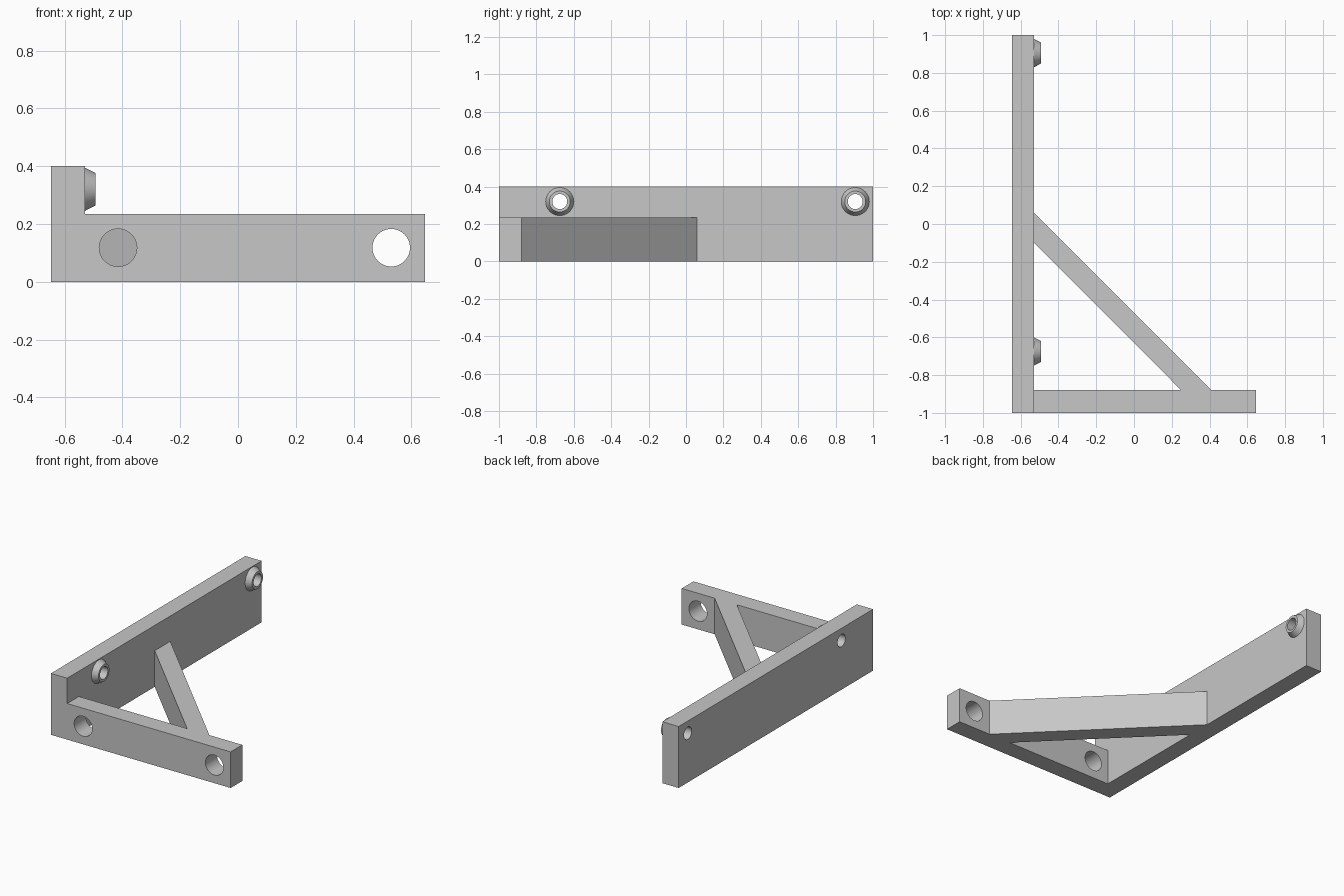
import bpy, bmesh, math
from mathutils import Matrix, Vector

cube = bpy.data.objects.get("Cube")
if cube:
    bpy.data.objects.remove(cube, do_unlink=True)

grey = bpy.data.materials.new("plain grey")
grey.use_nodes = True
COLOUR = (0.57, 0.57, 0.57, 1)
grey.diffuse_color = COLOUR
grey.node_tree.nodes["Principled BSDF"].inputs["Base Color"].default_value = COLOUR

LEFT, RIGHT, WALL = -0.647, 0.647, -0.53   # plate outer side, bar end, plate inner side
BAR_BACK, BAR_TOP = -0.88, 0.235


def add_object(name, bm):
    bmesh.ops.recalc_face_normals(bm, faces=bm.faces)
    mesh = bpy.data.meshes.new(name)
    bm.to_mesh(mesh)
    bm.free()
    mesh.materials.append(grey)
    obj = bpy.data.objects.new(name, mesh)
    bpy.context.collection.objects.link(obj)
    return obj


def extrude_outline(name, outline, height):
    bm = bmesh.new()
    face = bm.faces.new([bm.verts.new((x, y, 0)) for x, y in outline])
    up = bmesh.ops.extrude_face_region(bm, geom=[face])["geom"]
    verts = [v for v in up if isinstance(v, bmesh.types.BMVert)]
    bmesh.ops.translate(bm, verts=verts, vec=(0, 0, height))
    return add_object(name, bm)


def drill(target, centre, radius, axis):
    bm = bmesh.new()
    turn = Vector(axis).to_track_quat("Z", "Y").to_matrix().to_4x4()
    bmesh.ops.create_cone(bm, cap_ends=True, segments=48, radius1=radius, radius2=radius,
                          depth=0.4, matrix=Matrix.Translation(centre) @ turn)
    cutter = add_object("hole_cutter", bm)
    cutter.hide_render = True
    mod = target.modifiers.new("hole", "BOOLEAN")
    mod.operation, mod.solver, mod.object = "DIFFERENCE", "EXACT", cutter
    bpy.context.view_layer.objects.active = target
    bpy.ops.object.modifier_apply(modifier=mod.name)
    bpy.data.objects.remove(cutter, do_unlink=True)


def smooth(obj):
    bpy.ops.object.select_all(action="DESELECT")
    obj.select_set(True)
    bpy.context.view_layer.objects.active = obj
    bpy.ops.object.shade_smooth_by_angle(angle=math.radians(25))


# Tall mounting plate along the right side
plate = extrude_outline("side_plate", [(LEFT, -1), (WALL, -1), (WALL, 1), (LEFT, 1)], 0.4)

# Low front bar with two large holes
bar = extrude_outline("front_bar", [(WALL, -1), (RIGHT, -1), (RIGHT, BAR_BACK), (WALL, BAR_BACK)],
                      BAR_TOP)
drill(bar, (0.53, -0.94, 0.118), 0.065, (0, 1, 0))
drill(bar, (-0.415, -0.94, 0.118), 0.065, (0, 1, 0))
smooth(bar)

# Diagonal brace between plate and bar
extrude_outline("diagonal_brace", [(WALL, -0.10), (0.25, BAR_BACK), (0.41, BAR_BACK), (WALL, 0.06)],
                BAR_TOP)

# Tapered hollow bosses around the screw holes of the plate
for label, y in (("front", -0.675), ("back", 0.905)):
    centre = Vector((WALL, y, 0.32))
    drill(plate, centre, 0.04, (1, 0, 0))
    bm = bmesh.new()
    profile = [(0, 0.04), (0, 0.075), (0.037, 0.056), (0.037, 0.04)]
    ring = [bm.verts.new(centre + Vector((x, r, 0))) for x, r in profile]
    edges = [bm.edges.new((ring[i], ring[(i + 1) % 4])) for i in range(4)]
    bmesh.ops.spin(bm, geom=ring + edges, cent=centre, axis=(1, 0, 0),
                   angle=math.tau, steps=48, use_merge=True)
    bmesh.ops.remove_doubles(bm, verts=bm.verts, dist=0.0001)
    smooth(add_object(label + "_boss", bm))
smooth(plate)
